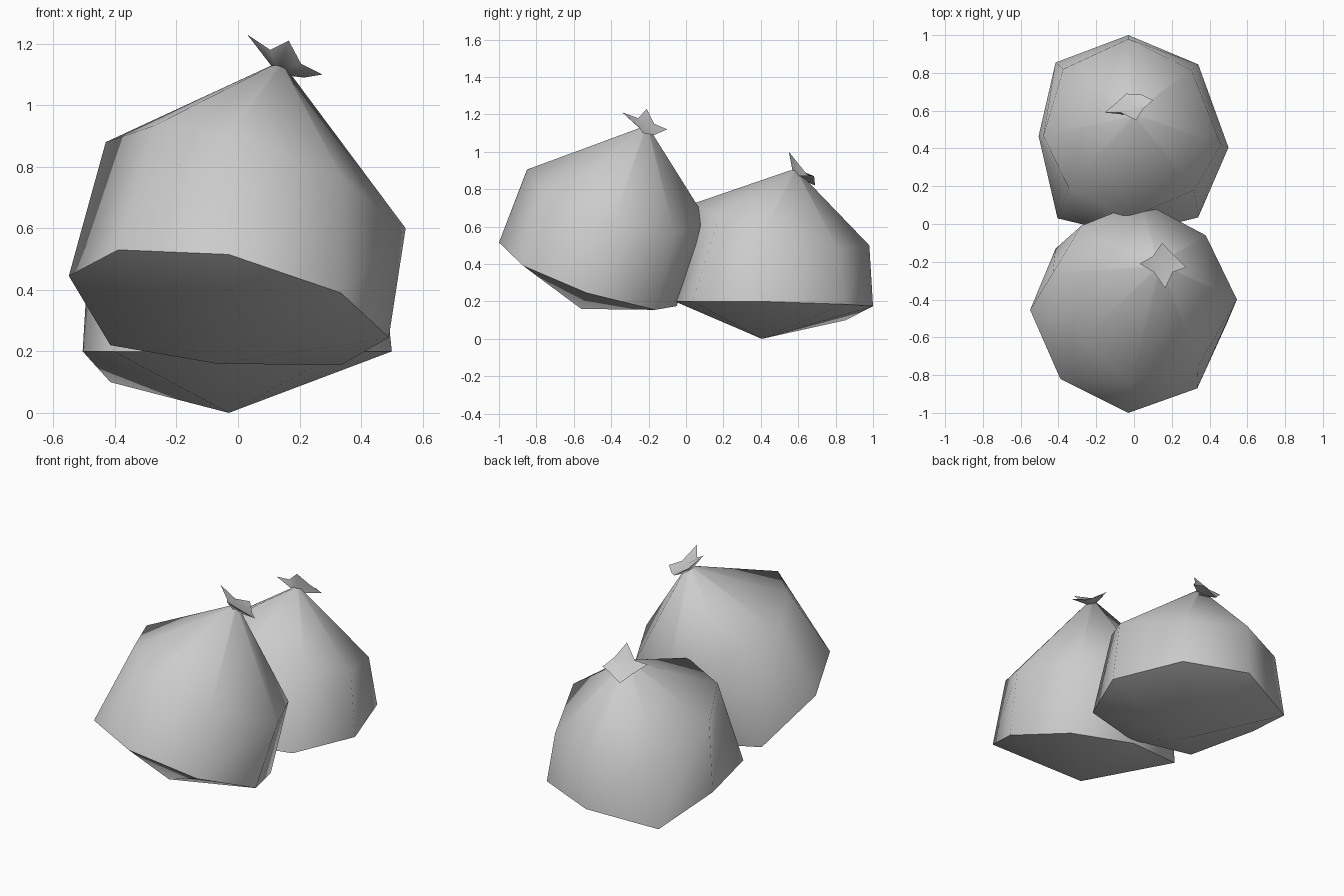
import bpy, bmesh
from mathutils import Vector


def make_bag(name, apex, lower, upper, neck, frill):
    """Eight-sided sack: sagging base point, two rings, pinched neck, flared tie."""
    bm = bmesh.new()
    n = len(lower)
    # pinched neck ring follows the direction of the upper ring
    centre = sum((Vector(p) for p in upper), Vector()) / n
    pinch = []
    for p in upper:
        d = Vector(p) - centre
        d.z = 0
        pinch.append(Vector(neck) + d.normalized() * 0.02)
    rings = [[bm.verts.new(p) for p in ring] for ring in (lower, upper, pinch)]
    base = bm.verts.new(apex)
    for i in range(n):
        j = (i + 1) % n
        bm.faces.new((base, rings[0][j], rings[0][i]))
        for a, b in zip(rings, rings[1:]):
            bm.faces.new((a[i], a[j], b[j], b[i]))
    bm.faces.new(rings[-1])
    finish(name, bm)

    # gathered star-shaped top: underside and upper side meeting at the rim
    bm = bmesh.new()
    rim = [bm.verts.new(p) for p in frill]
    mid = sum((Vector(p) for p in frill), Vector()) / n
    top = bm.verts.new(mid.lerp(Vector(neck), 0.35))
    under = bm.verts.new(Vector(neck) - Vector((0, 0, 0.03)))
    for i in range(n):
        j = (i + 1) % n
        bm.faces.new((top, rim[i], rim[j]))
        bm.faces.new((under, rim[j], rim[i]))
    finish(name + "_tie", bm)


def finish(name, bm):
    bmesh.ops.recalc_face_normals(bm, faces=bm.faces)
    me = bpy.data.meshes.new(name)
    bm.to_mesh(me)
    bm.free()
    ob = bpy.data.objects.new(name, me)
    bpy.context.collection.objects.link(ob)
    bpy.ops.object.select_all(action='DESELECT')
    ob.select_set(True)
    bpy.context.view_layer.objects.active = ob
    bpy.ops.object.shade_smooth_by_angle(angle=1.15)


# Front sack, leaning back and to the right (rings run left, front, right, back)
make_bag(
    "front_sack", (-0.07, -0.56, 0.16),
    [(-0.55, -0.455, 0.445), (-0.39, -0.82, 0.53), (-0.03, -1.0, 0.515), (0.335, -0.87, 0.39),
     (0.49, -0.53, 0.245), (0.335, -0.165, 0.155), (-0.04, -0.05, 0.175), (-0.415, -0.13, 0.22)],
    [(-0.43, -0.26, 0.88), (-0.27, -0.60, 0.935), (-0.02, -0.85, 0.905), (0.34, -0.75, 0.76),
     (0.545, -0.40, 0.60), (0.38, -0.06, 0.56), (0.04, 0.12, 0.62), (-0.28, -0.01, 0.77)],
    (0.13, -0.22, 1.13),
    [(0.03, -0.21, 1.23), (0.105, -0.255, 1.18), (0.165, -0.34, 1.21), (0.205, -0.255, 1.135),
     (0.275, -0.23, 1.10), (0.215, -0.17, 1.09), (0.15, -0.10, 1.12), (0.10, -0.17, 1.15)])

# Rear sack, leaning towards the back
make_bag(
    "rear_sack", (-0.03, 0.405, 0.0),
    [(-0.505, 0.465, 0.20), (-0.405, 0.03, 0.20), (-0.03, -0.06, 0.20), (0.34, 0.035, 0.20),
     (0.50, 0.405, 0.20), (0.34, 0.845, 0.185), (-0.03, 1.0, 0.175), (-0.415, 0.855, 0.10)],
    [(-0.48, 0.465, 0.61), (-0.345, 0.19, 0.71), (-0.03, 0.03, 0.72), (0.32, 0.18, 0.66),
     (0.46, 0.42, 0.58), (0.305, 0.815, 0.475), (-0.03, 0.98, 0.50), (-0.375, 0.82, 0.49)],
    (-0.01, 0.575, 0.90),
    [(-0.155, 0.59, 0.925), (-0.07, 0.59, 0.93), (0.01, 0.55, 1.0), (0.05, 0.61, 0.925),
     (0.10, 0.655, 0.87), (0.04, 0.685, 0.87), (-0.04, 0.69, 0.82), (-0.09, 0.645, 0.87)])
